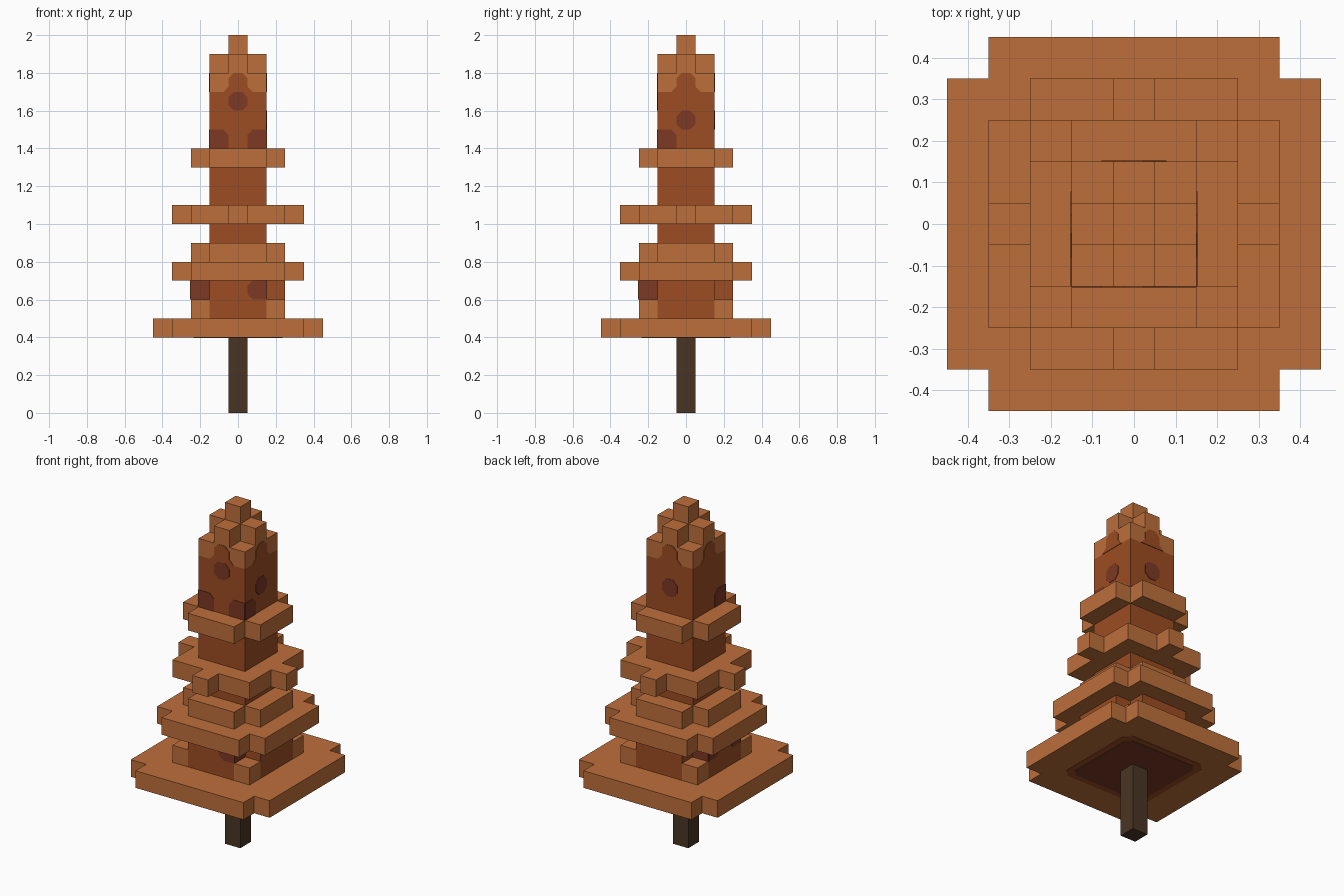
import bpy
import bmesh
from math import pi
from mathutils import Matrix, Vector

cube = bpy.data.objects.get("Cube")
if cube:
    bpy.data.objects.remove(cube)

U = 0.1        # one block
THIN = 0.003   # thickness of painted plates


def material(name, rgb):
    def linear(c):
        c /= 255
        return c / 12.92 if c < 0.04045 else ((c + 0.055) / 1.055) ** 2.4
    col = [linear(c) for c in rgb] + [1]
    m = bpy.data.materials.new(name)
    m.use_nodes = True
    m.diffuse_color = col
    m.node_tree.nodes["Principled BSDF"].inputs["Base Color"].default_value = col
    return m


LEAF = material("orange leaves", (190, 111, 59))
INNER = material("rust inner leaves", (157, 77, 34))
SPOT = material("dark red leaves", (124, 57, 36))
WOOD = material("dark wood", (74, 53, 36))


def solid(name, points, depth, mat, place):
    """Extrude a flat outline along its local z and place it."""
    bm = bmesh.new()
    face = bm.faces.new([bm.verts.new((x, y, 0)) for x, y in points])
    new = bmesh.ops.extrude_face_region(bm, geom=[face])["geom"]
    bmesh.ops.translate(bm, vec=Vector((0, 0, depth)),
                        verts=[v for v in new if isinstance(v, bmesh.types.BMVert)])
    bmesh.ops.transform(bm, matrix=place, verts=bm.verts)
    bmesh.ops.recalc_face_normals(bm, faces=bm.faces)
    mesh = bpy.data.meshes.new(name)
    bm.to_mesh(mesh)
    bm.free()
    mesh.materials.append(mat)
    obj = bpy.data.objects.new(name, mesh)
    bpy.context.collection.objects.link(obj)
    return obj


def tier(name, quarter, z0, z1, mat):
    """Layer whose outline is a quarter turned four times; sizes in blocks."""
    pts = []
    for _ in range(4):
        pts += quarter
        quarter = [(-y, x) for x, y in quarter]
    return solid(name, [(x * U, y * U) for x, y in pts], (z1 - z0) * U, mat,
                 Matrix.Translation((0, 0, z0 * U)))


def square(a):
    return [(a, -a)]


def notched(a):
    return [(a - 1, -a), (a - 1, 1 - a), (a, 1 - a)]


def octagon(a, c):
    return [(a - c, -a), (a, c - a)]


def plate(name, side, dist, points, mat):
    """Painted plate on a side: 0 front, 1 left, 2 back, 3 right."""
    place = (Matrix.Rotation(side * pi / 2, 4, 'Z')
             @ Matrix.Translation((0, -dist * U, 0))
             @ Matrix.Rotation(pi / 2, 4, 'X'))
    return solid(name, [(x * U, z * U) for x, z in points], THIN, mat, place)


def spot(side, dist, u, z, cuts):
    """One-block patch with the listed corners trimmed."""
    pts = []
    corners = [(-1, -1), (1, -1), (1, 1), (-1, 1)]
    for i, (sx, sz) in enumerate(corners):
        x, zz = u + sx * 0.5, z + 0.5 + sz * 0.5
        if i in cuts:
            trim = [(x, zz - sz * 0.28), (x - sx * 0.28, zz)]
            pts += trim if sx * sz > 0 else trim[::-1]
        else:
            pts.append((x, zz))
    plate("dark_leaf_patch", side, dist, pts, SPOT)


# Trunk
tier("trunk", square(0.5), 0, 4, WOOD)

# Inner foliage column
tier("lower_core", notched(2.5), 5, 7, INNER)
tier("middle_core", square(1.5), 9, 10, INNER)
tier("upper_core", square(1.5), 11, 13, INNER)
tier("top_core", square(1.5), 14, 17, INNER)

# Spreading branch tiers
tier("bottom_branches", notched(4.5), 4, 5, LEAF)
tier("second_branches", notched(3.5), 7, 8, LEAF)
tier("second_step", notched(2.5), 8, 9, LEAF)
tier("third_branches", [(0.5, -3.5), (0.5, -2.5), (2.5, -2.5), (2.5, -0.5), (3.5, -0.5)],
     10, 11, LEAF)
tier("fourth_branches", notched(2.5), 13, 14, LEAF)

# Stepped tip
tier("tip_base", square(1.5), 17, 18, LEAF)
tier("tip_cross", notched(1.5), 18, 19, LEAF)
tier("tip", square(0.5), 19, 20, LEAF)

# Corner blocks on the bottom branches
block = [(-U / 2, -U / 2), (U / 2, -U / 2), (U / 2, U / 2), (-U / 2, U / 2)]
for sx in (-1, 1):
    for sy in (-1, 1):
        solid("corner_block", block, U, LEAF, Matrix.Translation((sx * 2 * U, sy * 2 * U, 5 * U)))

# Shaded underside of the bottom branches
tier("underside_rim", octagon(2.72, 0.4), 3.98, 4, INNER)
tier("underside_centre", octagon(2.36, 0.3), 3.96, 3.98, SPOT)

# Inner leaves reaching up into the tip
half = [(0.78, 17), (0.5, 17.28), (0.5, 17.72), (0.22, 18)]
for side in range(4):
    plate("tip_inner_leaf", side, 1.5, half + [(-x, z) for x, z in reversed(half)], INNER)

# Dark patches: centre of the top faces, then the edges, then the lower core
ALL = (0, 1, 2, 3)
for side, z in ((0, 16), (1, 15), (2, 15)):
    spot(side, 1.5, 0, z, ALL)
for side, u in ((0, 1), (1, -1), (0, -1), (3, 1)):
    spot(side, 1.5, u, 14, (3,) if u > 0 else (2,))
for side, u in ((0, 1), (3, 1), (3, -1)):
    spot(side, 2.5, u, 6, (0, 3) if u > 0 else (1, 2))
for side, u in ((0, -2), (1, -2), (2, 2)):
    spot(side, 1.5, u, 6, ())
